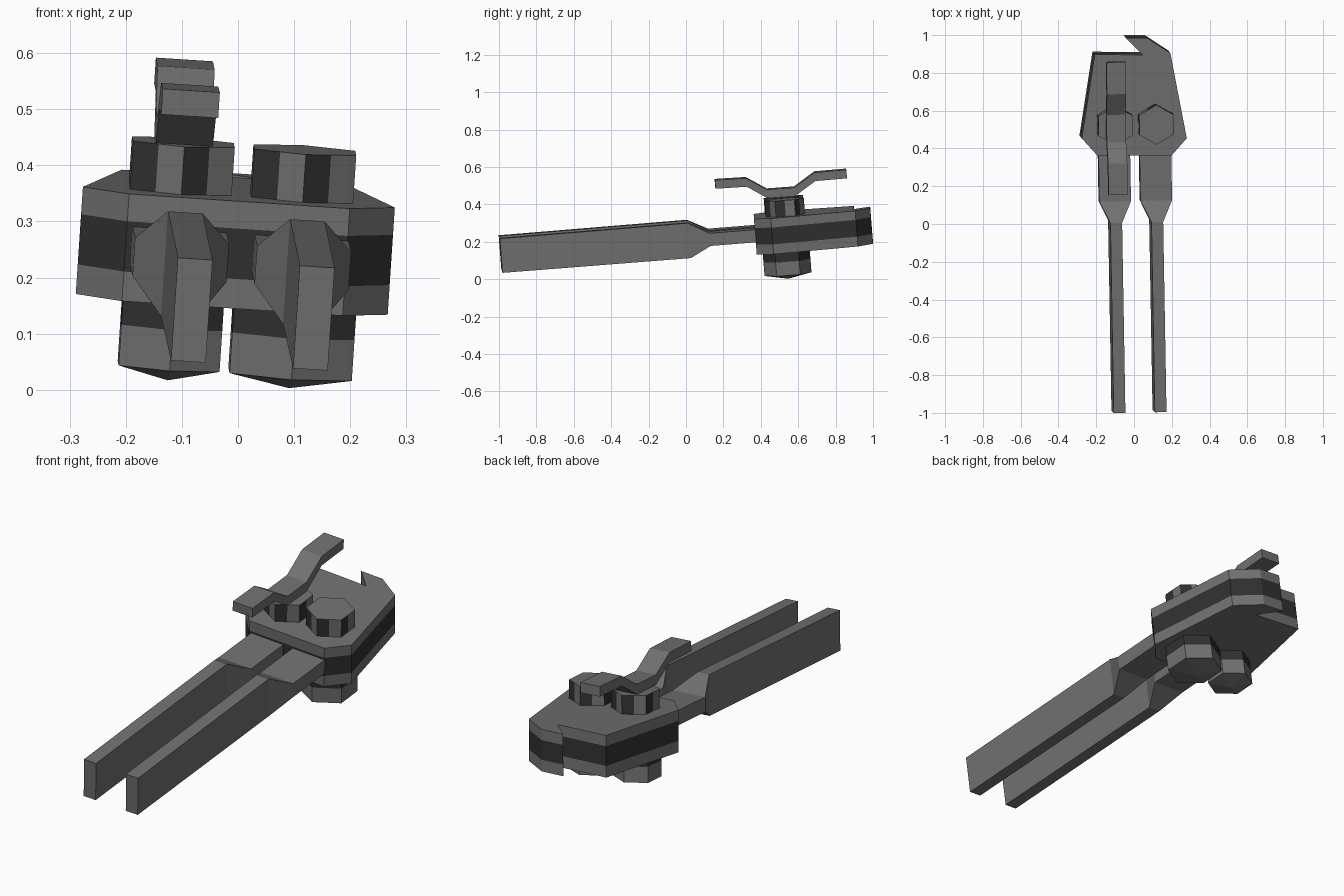
import bpy, bmesh, math
from mathutils import Matrix, Euler

if "Cube" in bpy.data.objects:
    bpy.data.objects.remove(bpy.data.objects["Cube"])

# Whole tool lies slightly tilted: one shared transform for every part
TILT = Matrix.Translation((0, 0, 0.215)) @ Euler(
    (math.radians(4.6), math.radians(3.7), math.radians(1.3)), 'XYZ').to_matrix().to_4x4()


def material(name, v):
    m = bpy.data.materials.new(name)
    m.diffuse_color = (v, v, v, 1)
    m.use_nodes = True
    m.node_tree.nodes["Principled BSDF"].inputs["Base Color"].default_value = m.diffuse_color
    return m


STEEL = material("steel_grey", 0.165)
DARK = material("dark_grey", 0.03)


def loft(name, rings, mats=(STEEL,), rule=None, tip=None):
    """Skin a list of equal-sized rings, cap both ends (or end in a point).
    rule(layer, side) picks the material of each side face."""
    bm = bmesh.new()
    vs = [[bm.verts.new(p) for p in r] for r in rings]
    n = len(rings[0])
    for k in range(len(vs) - 1):
        for i in range(n):
            j = (i + 1) % n
            f = bm.faces.new((vs[k][i], vs[k][j], vs[k + 1][j], vs[k + 1][i]))
            f.material_index = rule(k, i) if rule else 0
    bm.faces.new(vs[0][::-1])
    if tip:
        t = bm.verts.new(tip)
        for i in range(n):
            bm.faces.new((vs[-1][i], vs[-1][(i + 1) % n], t))
    else:
        bm.faces.new(vs[-1])
    bmesh.ops.recalc_face_normals(bm, faces=bm.faces[:])
    me = bpy.data.meshes.new(name)
    bm.to_mesh(me)
    bm.free()
    for m in mats:
        me.materials.append(m)
    ob = bpy.data.objects.new(name, me)
    bpy.context.collection.objects.link(ob)
    ob.matrix_world = TILT
    return ob


def hexagon(x, y, z, r, split=False):
    """Hexagon with corners along y; split adds a point mid-side."""
    c = [(x + r * math.sin(a * math.pi / 3), y + r * math.cos(a * math.pi / 3), z)
         for a in range(6)]
    if not split:
        return c
    out = []
    for a in range(6):
        p, q = c[a], c[(a + 1) % 6]
        out += [p, ((p[0] + q[0]) / 2, (p[1] + q[1]) / 2, z)]
    return out


# Head: hooked plate outline stacked as light / dark / light layers
outline = [(-0.275, 0.468), (-0.194, 0.375), (0.20, 0.367), (0.282, 0.456),
           (0.203, 0.910), (0.082, 0.993), (-0.032, 0.996), (0.057, 0.904),
           (-0.198, 0.912)]
levels = [-0.10, -0.047, 0.043, 0.092]
loft("head_plates", [[(x, y, z) for x, y in outline] for z in levels],
     (STEEL, DARK), lambda k, i: 1 if k == 1 else 0)

# Handles: tall thin bars that flare into flat necks entering the head
for side, cx in (("left", -0.10), ("right", 0.118)):
    rings = []
    for y, w, h in ((-0.995, 0.031, 0.092), (0.015, 0.031, 0.094),
                    (0.125, 0.084, 0.034), (0.45, 0.084, 0.034)):
        rings.append([(cx - w, y, -h), (cx + w, y, -h), (cx + w, y, h), (cx - w, y, h)])
    loft(side + "_handle", rings)

# Bolts: hex heads above, longer blunt-pointed hex ends below
for side, cx, r in (("left", -0.10, 0.104), ("right", 0.117, 0.126)):
    loft(side + "_bolt_head",
         [hexagon(cx, 0.538, z, 0.105, True) for z in (0.08, 0.178)],
         (STEEL, DARK), lambda k, i: i % 2)
    loft(side + "_bolt_end",
         [hexagon(cx, 0.527, z, r) for z in (-0.09, -0.15, -0.223)],
         (STEEL, DARK), lambda k, i: 1 if k == 0 else 0, tip=(cx, 0.527, -0.248))

# Lever: bent strip resting on the left bolt head
path = [(0.18, 0.299), (0.347, 0.296), (0.453, 0.226), (0.60, 0.225),
        (0.715, 0.297), (0.885, 0.298)]
loft("bent_lever", [[(-0.151, y, z - 0.046), (-0.049, y, z - 0.046),
                     (-0.049, y, z), (-0.151, y, z)] for y, z in path])
